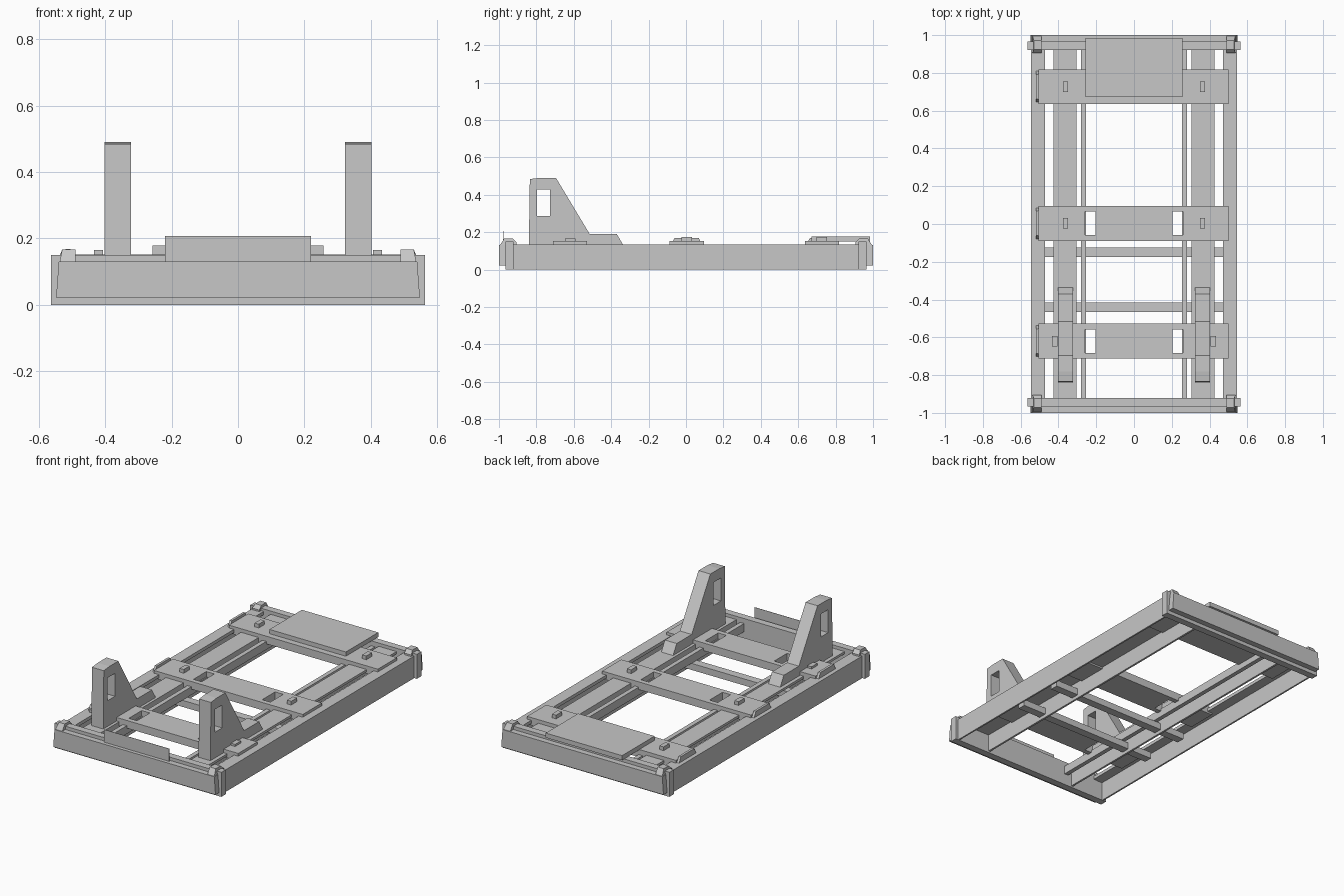
import bpy, bmesh
from mathutils import Vector

if "Cube" in bpy.data.objects:
    bpy.data.objects.remove(bpy.data.objects["Cube"], do_unlink=True)

steel = bpy.data.materials.new("plain_grey_steel")
steel.use_nodes = True
GREY = (0.57, 0.57, 0.57, 1)
steel.diffuse_color = GREY
steel.node_tree.nodes["Principled BSDF"].inputs["Base Color"].default_value = GREY


def finish(name, bm):
    bmesh.ops.recalc_face_normals(bm, faces=bm.faces)
    mesh = bpy.data.meshes.new(name)
    bm.to_mesh(mesh)
    bm.free()
    mesh.materials.append(steel)
    obj = bpy.data.objects.new(name, mesh)
    bpy.context.collection.objects.link(obj)
    return obj


def box(name, x, y, z):
    """Box from (min, max) ranges on each axis."""
    bm = bmesh.new()
    bmesh.ops.create_cube(bm, size=1)
    for v in bm.verts:
        v.co = Vector(r[0] if c < 0 else r[1] for c, r in zip(v.co, (x, y, z)))
    return finish(name, bm)


def prism(name, points, start, end, axis):
    """Extrude a profile: (y, z) points along x, or (x, z) points along y."""
    bm = bmesh.new()
    place = (lambda p: (start, *p)) if axis == "x" else (lambda p: (p[0], start, p[1]))
    face = bm.faces.new([bm.verts.new(place(p)) for p in points])
    moved = bmesh.ops.extrude_face_region(bm, geom=[face])["geom"]
    step = Vector((end - start, 0, 0) if axis == "x" else (0, end - start, 0))
    bmesh.ops.translate(bm, vec=step, verts=[g for g in moved if isinstance(g, bmesh.types.BMVert)])
    return finish(name, bm)


def cut(obj, x, y, z):
    cutter = box("cutter", x, y, z)
    cutter.hide_render = True
    mod = obj.modifiers.new("opening", "BOOLEAN")
    mod.operation, mod.solver, mod.object = "DIFFERENCE", "EXACT", cutter
    bpy.context.view_layer.objects.active = obj
    bpy.ops.object.modifier_apply(modifier=mod.name)
    bpy.data.objects.remove(cutter, do_unlink=True)


def span(a, b, s):
    return tuple(sorted((a * s, b * s)))


# Long angle-section rails and uprights, one set for each side
UPRIGHT = [(-0.84, 0.13), (-0.835, 0.484), (-0.78, 0.49), (-0.695, 0.49),
           (-0.515, 0.19), (-0.37, 0.19), (-0.335, 0.13)]
OUTER = [(0.545, 0), (0.545, 0.135), (0.472, 0.135), (0.472, 0.115), (0.535, 0.115), (0.535, 0)]
INNER = [(0.305, 0.01), (0.305, 0.13), (0.425, 0.13), (0.425, 0.115), (0.317, 0.115), (0.317, 0.01)]
for side, s in (("left", 1), ("right", -1)):
    for name, profile in (("outer", OUTER), ("inner", INNER)):
        prism(f"{side}_{name}_rail", [(x * s, z) for x, z in profile], -0.93, 0.93, "y")
    box(side + "_thin_rail", span(0.253, 0.28, s), (-0.93, 0.93), (0.07, 0.12))
    x = span(0.322, 0.402, s)
    upright = prism(side + "_upright", UPRIGHT, x[0], x[1], "x")
    cut(upright, span(0.2, 0.5, s), (-0.797, -0.727), (0.287, 0.427))

# Lower cross bars
for i, y in enumerate((-0.15, -0.44)):
    box(f"cross_bar_{i + 1}", (-0.475, 0.475), (y - 0.025, y + 0.025), (0.03, 0.07))

# Cross plates with end tabs, slots and fixing blocks
for name, y, bolt_x, bolt_z, slots in (("front", -0.62, 0.42, 0.165, True),
                                       ("middle", 0.003, 0.363, 0.175, True),
                                       ("back", 0.727, 0.363, 0.175, False)):
    plate = box(name + "_cross_plate", (-0.505, 0.5), (y - 0.092, y + 0.092), (0.105, 0.152))
    tab = [(y - 0.085, 0.13), (y - 0.065, 0.168), (y + 0.065, 0.168), (y + 0.085, 0.13)]
    prism(name + "_plate_tab", tab, -0.52, -0.505, "x")
    for s in (1, -1):
        if slots:
            cut(plate, span(0.205, 0.26, s), (y - 0.062, y + 0.062), (0.05, 0.2))
        box(name + "_fixing_block", span(bolt_x - 0.014, bolt_x + 0.014, s),
            (y - 0.028, y + 0.028), (0.15, bolt_z))

# End beams, bumpers and corner ears
BUMPER = [(-0.548, 0.022), (0.548, 0.022), (0.54, 0.13), (-0.54, 0.13)]
EAR = [(0.962, 0.1), (0.998, 0.125), (0.972, 0.166), (0.925, 0.166), (0.905, 0.145), (0.905, 0.12)]
for end, e in (("front", -1), ("back", 1)):
    box(end + "_end_beam", (-0.563, 0.563), span(0.922, 0.965, e), (0, 0.15))
    prism(end + "_bumper", BUMPER, 0.963 * e, e, "y")
    for side, s in (("left", 1), ("right", -1)):
        ear = prism(f"{end}_{side}_ear", [(y * e, z) for y, z in EAR], 0.49 * s, 0.538 * s, "x")
        for v in ear.data.vertices:
            if v.co.z > 0.15:
                v.co.x = max(-0.53, min(0.53, v.co.x))

# Rear deck and thin front panel
box("rear_deck", (-0.258, 0.258), (0.672, 0.985), (0.15, 0.178))
box("front_panel", (-0.22, 0.22), (-0.978, -0.976), (0.125, 0.207))
